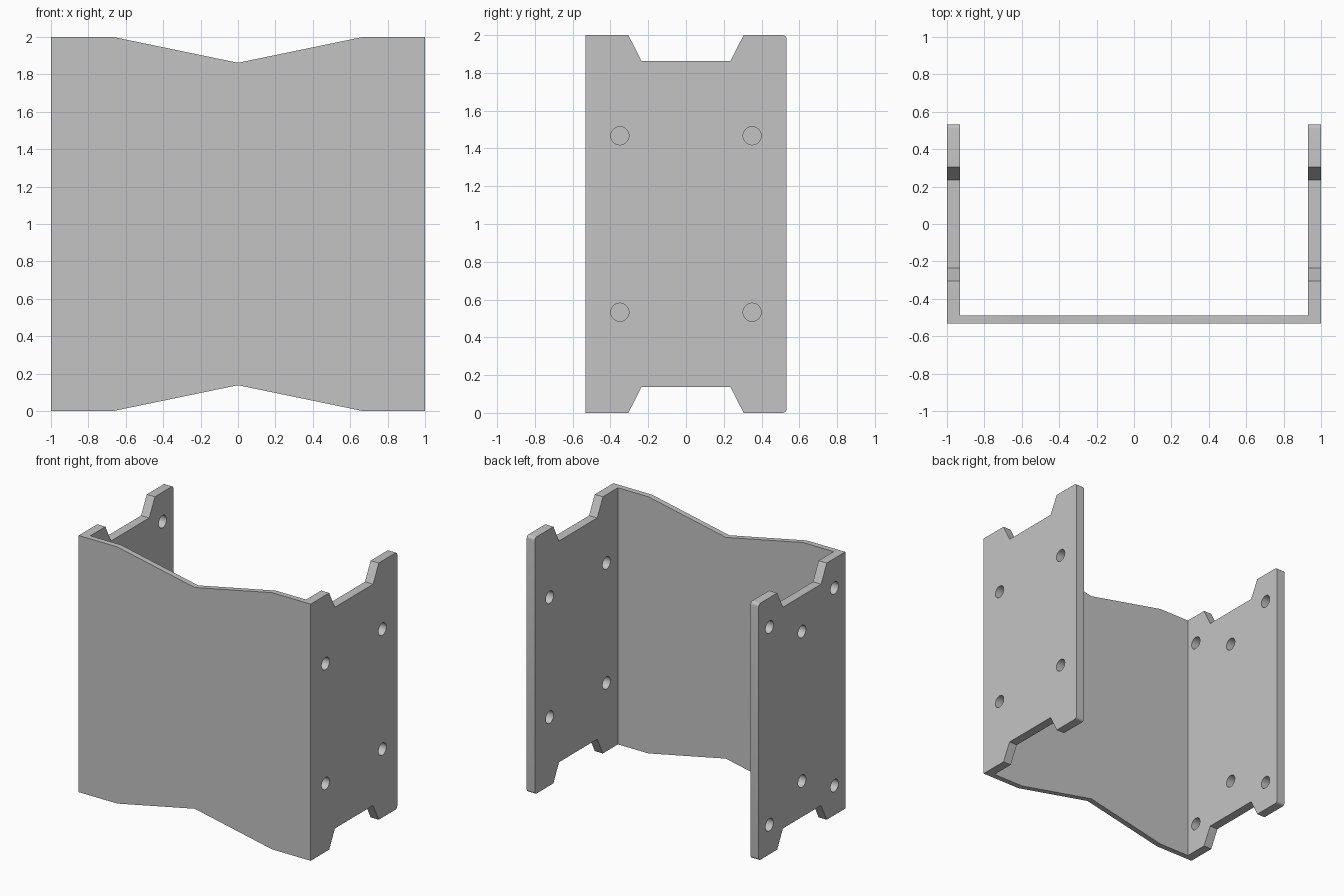
import bpy
import bmesh
import math
from mathutils import Matrix

cube = bpy.data.objects.get("Cube")
if cube:
    bpy.data.objects.remove(cube, do_unlink=True)

HALF_DEPTH = 0.533
WALL_IN = 0.93
PANEL_IN = -0.49

steel = bpy.data.materials.new("plain_grey")
steel.use_nodes = True
grey = (0.55, 0.55, 0.55, 1)
steel.diffuse_color = grey
steel.node_tree.nodes["Principled BSDF"].inputs["Base Color"].default_value = grey


def add_object(name, bm):
    bmesh.ops.recalc_face_normals(bm, faces=bm.faces)
    mesh = bpy.data.meshes.new(name)
    bm.to_mesh(mesh)
    bm.free()
    mesh.materials.append(steel)
    obj = bpy.data.objects.new(name, mesh)
    bpy.context.collection.objects.link(obj)
    return obj


def prism(bm, points, direction):
    """Extrude a closed outline along a direction."""
    face = bm.faces.new([bm.verts.new(p) for p in points])
    new = bmesh.ops.extrude_face_region(bm, geom=[face])["geom"]
    verts = [v for v in new if isinstance(v, bmesh.types.BMVert)]
    bmesh.ops.translate(bm, vec=direction, verts=verts)


# Channel: front panel with two side walls
bm = bmesh.new()
half = [(1, -HALF_DEPTH), (1, HALF_DEPTH), (WALL_IN, HALF_DEPTH), (WALL_IN, PANEL_IN)]
outline = half + [(-x, y) for x, y in reversed(half)]
prism(bm, [(x, y, 0) for x, y in outline], (0, 0, 2))
bm.normal_update()


def needs_rounding(edge):
    a, b = (v.co for v in edge.verts)
    inner_bend = all(abs(abs(p.x) - WALL_IN) < 0.001 and abs(p.y - PANEL_IN) < 0.001
                     for p in (a, b))
    rear_corner = abs(a.z - b.z) < 0.001 and min(a.y, b.y) > HALF_DEPTH - 0.001
    return inner_bend or rear_corner


bmesh.ops.bevel(bm, geom=[e for e in bm.edges if needs_rounding(e)], offset=0.022,
                segments=5, profile=0.5, affect='EDGES')
bracket = add_object("bracket", bm)

# Cutters: wall notches and panel V cuts, mirrored top and bottom
cutters = []
for side in (-1, 1):
    def height(h):
        return 1 + side * h

    bm = bmesh.new()
    notch = [(-0.36, 1.1), (-0.305, 1), (-0.235, 0.862),
             (0.235, 0.862), (0.305, 1), (0.36, 1.1)]
    notch[0], notch[-1] = (-0.305, 1.1), (0.305, 1.1)
    prism(bm, [(-1.1, y, height(h)) for y, h in notch], (2.2, 0, 0))
    cutters.append(add_object("notch_cutter", bm))

    bm = bmesh.new()
    vee = [(-0.667, 1.1), (-0.667, 1), (0, 0.862), (0.667, 1), (0.667, 1.1)]
    prism(bm, [(x, -0.6, height(h)) for x, h in vee], (0, 0.25, 0))
    cutters.append(add_object("vee_cutter", bm))

# Cutters: four holes in the left wall, six in the right wall
left_holes = [(-0.35, 0.467), (0.35, 0.467)]
right_holes = [(-0.4, 0.77), (0, 0.583), (0.4, 0.77)]
bm = bmesh.new()
for x, holes in ((1, left_holes), (-1, right_holes)):
    for y, h in holes:
        for side in (-1, 1):
            place = Matrix.Translation((x, y, 1 + side * h)) @ Matrix.Rotation(math.pi / 2, 4, 'Y')
            bmesh.ops.create_cone(bm, cap_ends=True, segments=32, radius1=0.048,
                                  radius2=0.048, depth=0.4, matrix=place)
cutters.append(add_object("hole_cutter", bm))

for cutter in cutters:
    cutter.hide_render = True
    mod = bracket.modifiers.new(cutter.name, 'BOOLEAN')
    mod.operation = 'DIFFERENCE'
    mod.solver = 'EXACT'
    mod.object = cutter

# Bake the cuts and drop the cutters
graph = bpy.context.evaluated_depsgraph_get()
baked = bpy.data.meshes.new_from_object(bracket.evaluated_get(graph))
bracket.modifiers.clear()
bracket.data = baked
for cutter in cutters:
    bpy.data.objects.remove(cutter, do_unlink=True)

bpy.ops.object.select_all(action='DESELECT')
bracket.select_set(True)
bpy.context.view_layer.objects.active = bracket
bpy.ops.object.shade_smooth_by_angle(angle=math.radians(30))
